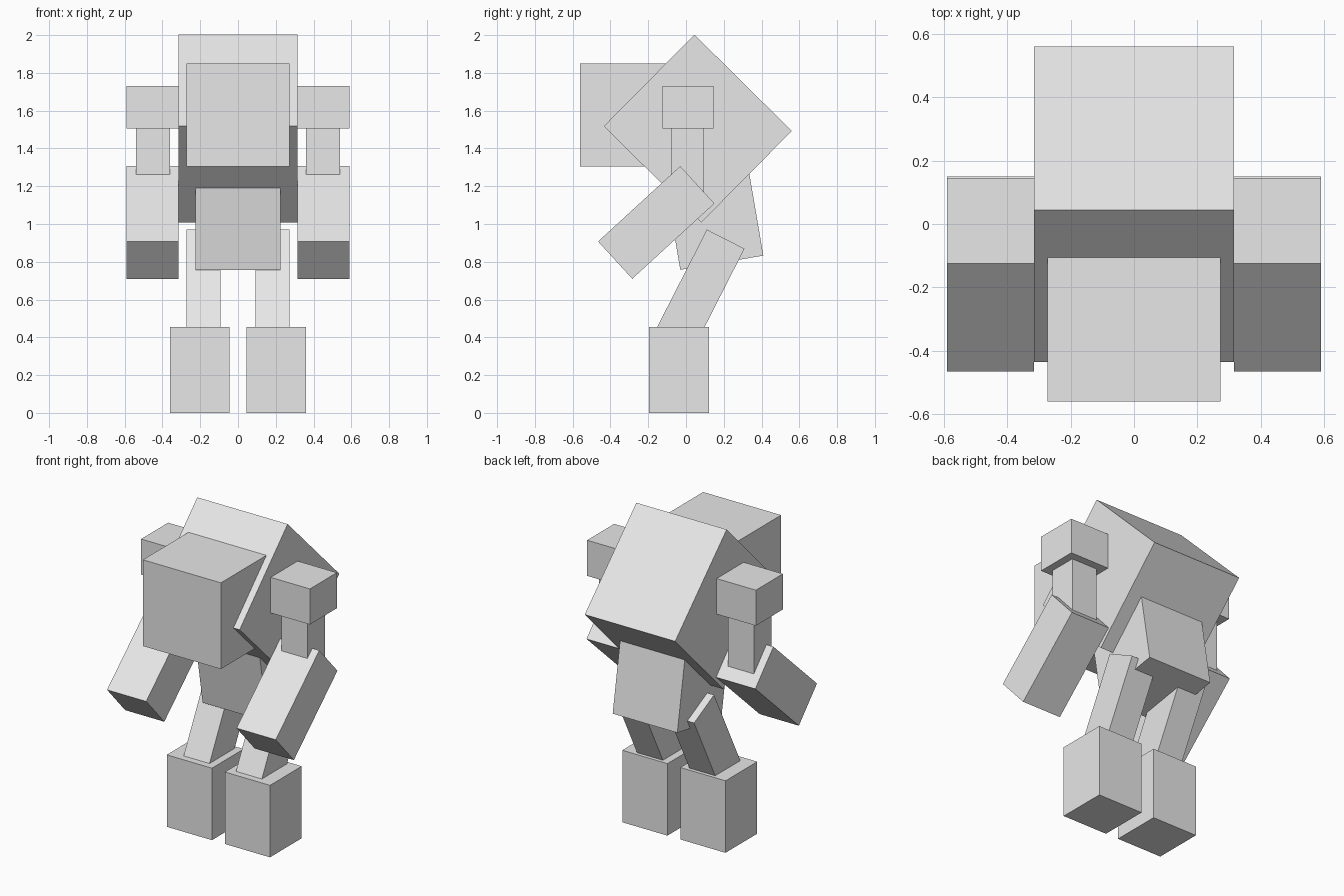
import bpy
import math

cube = bpy.data.objects.get("Cube")
if cube:
    bpy.data.objects.remove(cube, do_unlink=True)

grey = bpy.data.materials.new("plain grey")
grey.use_nodes = True
grey.diffuse_color = (0.8, 0.8, 0.8, 1)
grey.node_tree.nodes["Principled BSDF"].inputs["Base Color"].default_value = (0.8, 0.8, 0.8, 1)


def box(name, centre, size, tilt=0.0):
    """Box of a given size, tilted about the x axis (degrees)."""
    bpy.ops.mesh.primitive_cube_add(size=1, location=centre,
                                    rotation=(math.radians(tilt), 0, 0))
    ob = bpy.context.object
    ob.name = name
    ob.scale = size
    bpy.ops.object.transform_apply(location=False, rotation=False, scale=True)
    ob.data.materials.append(grey)
    return ob


def pair(name, centre, size, tilt=0.0):
    """The same box on both sides of the body."""
    x, y, z = centre
    box("left_" + name, (x, y, z), size, tilt)
    box("right_" + name, (-x, y, z), size, tilt)


# Head and body
box("head", (0, -0.288, 1.578), (0.545, 0.545, 0.545))
box("torso", (0, 0.0625, 1.505), (0.632, 0.725, 0.682), -44.7)
box("pelvis", (0, 0.152, 1.015), (0.452, 0.446, 0.446), 9.7)

# Arms: shoulder block, straight upper arm, forearm reaching forward
pair("shoulder", (0.453, 0.01, 1.618), (0.274, 0.27, 0.225))
pair("upper_arm", (0.451, 0.0075, 1.32), (0.18, 0.175, 0.40))
pair("forearm", (0.453, -0.1575, 1.008), (0.274, 0.59, 0.268), 42.5)

# Legs: slanted shin running into a tall block foot
tilt = math.radians(-27.0)
length = 0.62
along = (math.sin(tilt), -math.cos(tilt))
pair("leg", (0.183, 0.21 + along[0] * length / 2, 0.92 + along[1] * length / 2),
     (0.181, 0.2235, length), -27.0)
pair("foot", (0.203, -0.0375, 0.2275), (0.316, 0.317, 0.455))
